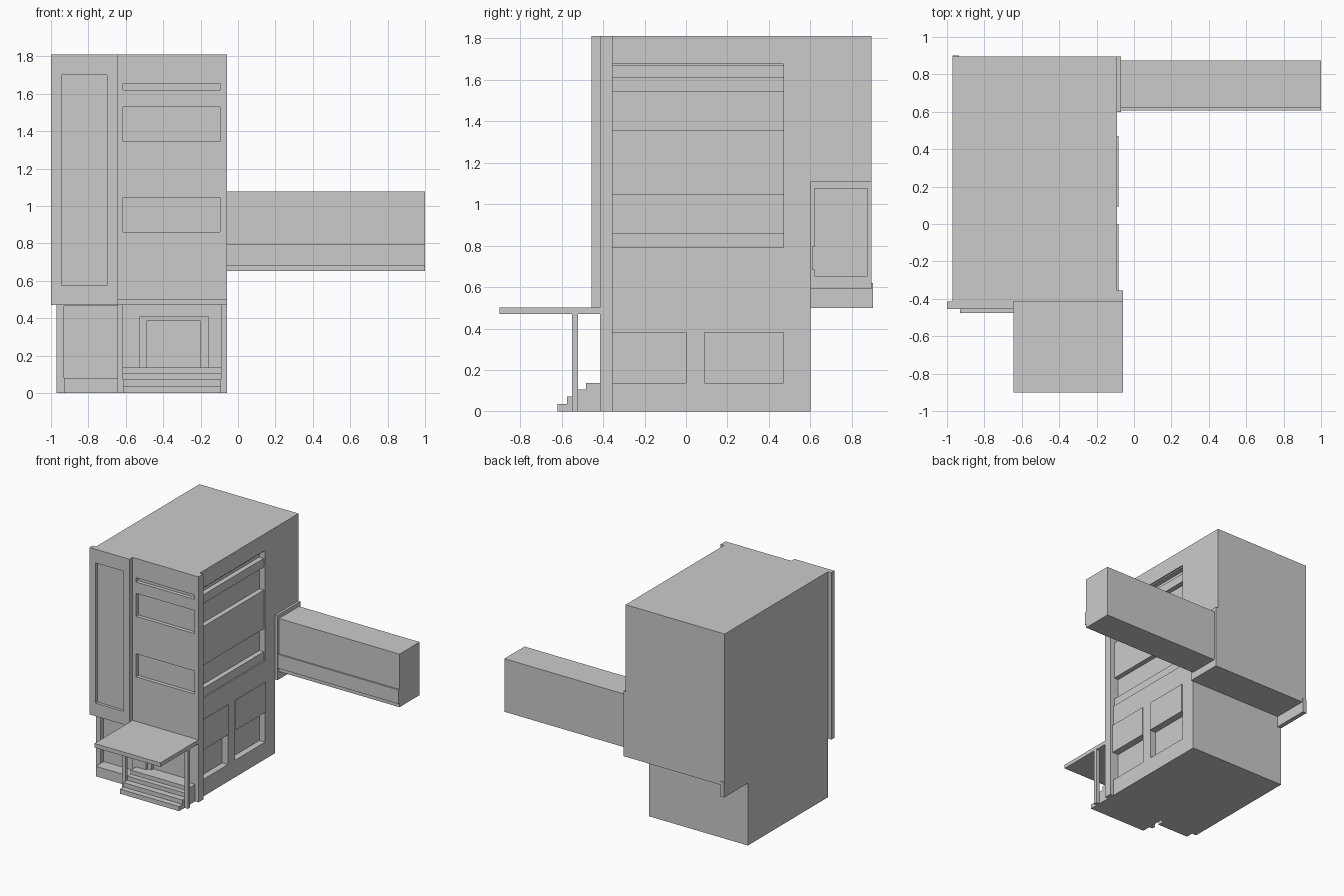
import bpy, bmesh

if "Cube" in bpy.data.objects:
    bpy.data.objects.remove(bpy.data.objects["Cube"])


def box(name, x0, x1, y0, y1, z0, z1):
    bm = bmesh.new()
    bmesh.ops.create_cube(bm, size=1)
    for v in bm.verts:
        v.co.x = x1 if v.co.x > 0 else x0
        v.co.y = y1 if v.co.y > 0 else y0
        v.co.z = z1 if v.co.z > 0 else z0
    return finish(name, bm)


def extrude_x(name, profile, x0, x1):
    """Extrude a (y, z) outline along x."""
    bm = bmesh.new()
    face = bm.faces.new([bm.verts.new((x0, y, z)) for y, z in profile])
    ext = bmesh.ops.extrude_face_region(bm, geom=[face])
    moved = [g for g in ext["geom"] if isinstance(g, bmesh.types.BMVert)]
    bmesh.ops.translate(bm, verts=moved, vec=(x1 - x0, 0, 0))
    bmesh.ops.recalc_face_normals(bm, faces=bm.faces)
    return finish(name, bm)


def finish(name, bm):
    mesh = bpy.data.meshes.new(name)
    bm.to_mesh(mesh)
    bm.free()
    ob = bpy.data.objects.new(name, mesh)
    bpy.context.collection.objects.link(ob)
    return ob


def cut(target, *bounds):
    """Subtract a box and remove the cutter."""
    cutter = box("cutter", *bounds)
    cutter.hide_render = True
    mod = target.modifiers.new("recess", "BOOLEAN")
    mod.operation = "DIFFERENCE"
    mod.solver = "EXACT"
    mod.object = cutter
    bpy.context.view_layer.objects.active = target
    bpy.ops.object.modifier_apply(modifier=mod.name)
    bpy.data.objects.remove(cutter)


FRONT, SIDE = -0.415, -0.09

# Main block with the rear overhang
body = extrude_x("main_block", [
    (FRONT, 0), (0.6, 0), (0.6, 0.59), (0.895, 0.59),
    (0.895, 1.81), (FRONT, 1.81)], -0.97, SIDE)

# Front window strips, as recesses
for z0, z1 in ((0.86, 1.045), (1.345, 1.53), (1.62, 1.655)):
    cut(body, -0.615, -0.095, -0.6, FRONT + 0.03, z0, z1)

# Entrance: stepped door recess
cut(body, -0.525, -0.16, -0.6, FRONT + 0.02, 0.137, 0.41)
cut(body, -0.49, -0.20, -0.6, FRONT + 0.045, 0.137, 0.385)

# Ground floor window under the bay
cut(body, -0.93, -0.645, -0.6, FRONT + 0.04, 0.08, 0.465)

# Side wall recesses
cut(body, SIDE - 0.05, 0.1, -0.355, 0.47, 0.79, 1.675)
for y0, y1 in ((-0.355, 0.0), (0.09, 0.47)):
    cut(body, SIDE - 0.05, 0.1, y0, y1, 0.137, 0.62)
    box("lower_side_panel", SIDE - 0.05, -0.083, y0, y1, 0.38, 0.62)

# Side spandrels between the window bands
for z0, z1 in ((0.79, 0.86), (1.045, 1.355), (1.54, 1.61), (1.665, 1.675)):
    box("side_spandrel", SIDE - 0.05, -0.1, -0.355, 0.47, z0, z1)

# Corner pier and projecting front bay
box("corner_pier", SIDE, -0.06, FRONT, -0.355, 0, 1.81)
bay = box("front_bay", -1.0, -0.645, -0.455, FRONT, 0.47, 1.81)
cut(bay, -0.945, -0.70, -0.6, -0.432, 0.575, 1.70)
box("ground_ledge", -0.93, -0.645, -0.475, FRONT, 0, 0.08)

# Downstand wall below the overhang
box("rear_downstand", -0.97, -0.935, 0.6, 0.902, 0.5, 0.62)

# Canopy, its posts and the entrance steps
box("canopy", -0.645, -0.06, -0.9, FRONT, 0.47, 0.502)
for x in (-0.645, -0.09):
    box("canopy_post", x, x + 0.03, -0.55, -0.52, 0, 0.47)
extrude_x("entrance_steps", [
    (FRONT, 0), (-0.62, 0), (-0.62, 0.037), (-0.575, 0.037), (-0.575, 0.072),
    (-0.525, 0.072), (-0.525, 0.105), (-0.483, 0.105), (-0.483, 0.137),
    (FRONT, 0.137)], -0.615, -0.09)

# Bridge and its collar
box("bridge_collar", SIDE, -0.07, 0.6, 0.895, 0.59, 1.11)
extrude_x("bridge", [
    (0.62, 0.652), (0.875, 0.652), (0.875, 1.078), (0.62, 1.078),
    (0.62, 0.795), (0.607, 0.795), (0.607, 0.683), (0.62, 0.683)], SIDE, 1.0)
